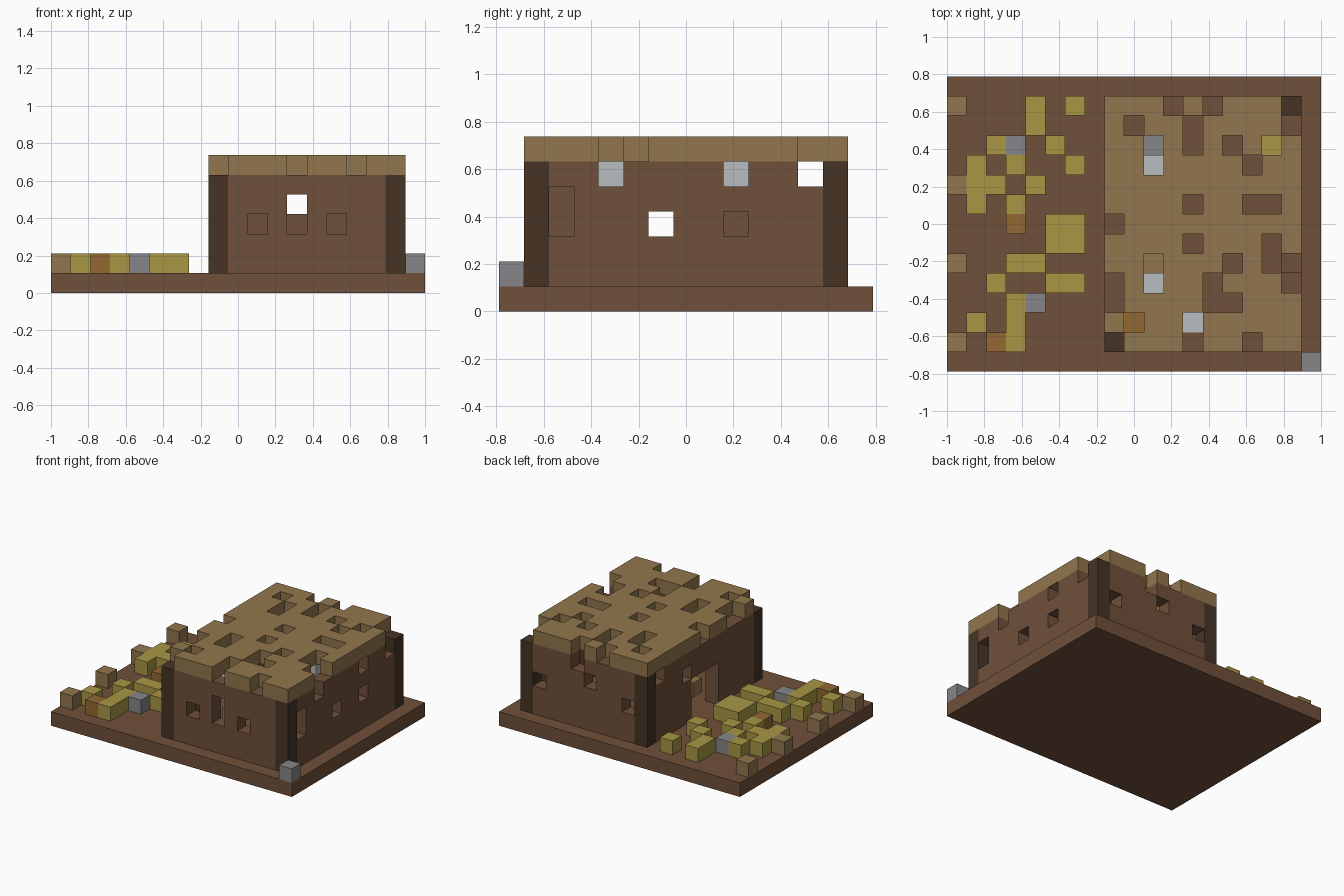
import bpy, bmesh
from mathutils import Vector

if "Cube" in bpy.data.objects:
    bpy.data.objects.remove(bpy.data.objects["Cube"])

U = 2 / 19  # block size; the plot is 19 x 15 blocks


def material(name, rgb):
    def linear(c):
        c /= 255
        return c / 12.92 if c <= 0.04045 else ((c + 0.055) / 1.055) ** 2.4
    colour = (*[linear(c) for c in rgb], 1)
    m = bpy.data.materials.new(name)
    m.use_nodes = True
    m.diffuse_color = colour
    m.node_tree.nodes["Principled BSDF"].inputs["Base Color"].default_value = colour
    return m


BROWN = material("brown planks", (112, 80, 58))
DARK = material("dark log", (70, 52, 36))
TAN = material("tan wood", (145, 118, 77))
OLIVE = material("olive crop", (168, 151, 68))
GREY = material("grey stone", (134, 134, 136))
GLASS = material("pale lamp", (185, 190, 192))
ORANGE = material("orange brown", (146, 104, 50))

AXES = [Vector(v) for v in ((1, 0, 0), (0, 1, 0), (0, 0, 1))]


def blocks(name, cells, mat):
    """One mesh from unit blocks, keeping only the outer faces."""
    cells = set(cells)
    bm = bmesh.new()
    for cell in cells:
        centre = Vector(cell) + Vector((0.5, 0.5, 0.5))
        for a in range(3):
            for s in (-1, 1):
                n = AXES[a] * s
                if tuple(int(c + d) for c, d in zip(cell, n)) in cells:
                    continue
                u, v = AXES[(a + 1) % 3] / 2, AXES[(a + 2) % 3] / 2 * s
                mid = centre + n / 2
                corners = (mid - u - v, mid + u - v, mid + u + v, mid - u + v)
                bm.faces.new([bm.verts.new((p - Vector((9.5, 7.5, 0))) * U) for p in corners])
    bmesh.ops.remove_doubles(bm, verts=bm.verts, dist=U / 100)
    me = bpy.data.meshes.new(name)
    bm.to_mesh(me)
    bm.free()
    me.materials.append(mat)
    ob = bpy.data.objects.new(name, me)
    bpy.context.collection.objects.link(ob)
    return ob


def from_map(rows, key, x0, z):
    """Blocks wherever the map, drawn back row first, shows the key."""
    return [(x0 + i, 13 - r, z) for r, row in enumerate(rows)
            for i, ch in enumerate(row) if ch == key]


# Ground slab
blocks("ground", [(x, y, 0) for x in range(19) for y in range(15)], BROWN)

# Corner posts
X0, X1, Y0, Y1 = 8, 17, 1, 13
corners = [(x, y) for x in (X0, X1) for y in (Y0, Y1)]
for (x, y), label in zip(corners, ("front_right", "back_right", "front_left", "back_left")):
    blocks(label + "_post", [(x, y, z) for z in range(1, 6)], DARK)

# Walls with door and window openings
openings = {(X0, y, z) for y in (6, 7, 8) for z in (1, 2, 3)}            # door
openings |= {(X0, 9, 4), (X0, 12, 5)}                                    # door side
openings |= {(10, Y0, 3), (12, Y0, 3), (12, Y0, 4), (14, Y0, 3)}         # front
openings |= {(9, Y1, 3), (12, Y1, 4), (13, Y1, 5), (16, Y1, 3)}          # back
openings |= {(X1, 2, 3), (X1, 2, 4), (X1, 4, 5), (X1, 6, 3),
             (X1, 9, 3), (X1, 9, 5), (X1, 12, 5)}                        # far side
walls = [(x, y, z) for x in range(X0, X1 + 1) for y in range(Y0, Y1 + 1)
         for z in range(1, 6)
         if (x in (X0, X1) or y in (Y0, Y1)) and (x, y) not in corners
         and (x, y, z) not in openings]
blocks("walls", walls, BROWN)

# Broken flat roof
ROOF = ["###.#.###.",
        "#.##.####.",
        "##.#.#.#.#",
        "##.####.##",
        "##########",
        "####.##..#",
        ".#########",
        "####.###.#",
        "##.###.#..",
        ".#.##.###.",
        ".####..###",
        "#.##.#####",
        ".###.##.##"]
blocks("roof", from_map(ROOF, "#", X0, 6), TAN)

# Garden of crops, posts and stones
GARDEN = ["T...O.O",
          "....O..",
          "..OG.O.",
          ".O.O..O",
          "TOO.O..",
          ".O.O...",
          "...B.OO",
          ".....OO",
          "T..OO..",
          "..O..OO",
          "...OG..",
          ".O.O...",
          "T.BO..."]
for key, name, mat in (("T", "fence_posts", TAN), ("O", "crops", OLIVE),
                       ("G", "garden_stones", GREY), ("B", "garden_crates", ORANGE)):
    blocks(name, from_map(GARDEN, key, 0, 1), mat)
blocks("corner_stone", [(18, 0, 1)], GREY)

# Furniture and ceiling lamps inside
blocks("table", [(10, 5, 1)], TAN)
blocks("hearth", [(10, 11, 1)], GREY)
blocks("hay", [(16, 11, 1)], OLIVE)
blocks("crate", [(9, 2, 1)], ORANGE)
blocks("lamps", [(10, 4, 5), (10, 10, 5), (12, 2, 5), (13, 9, 5), (15, 7, 5)], GLASS)
